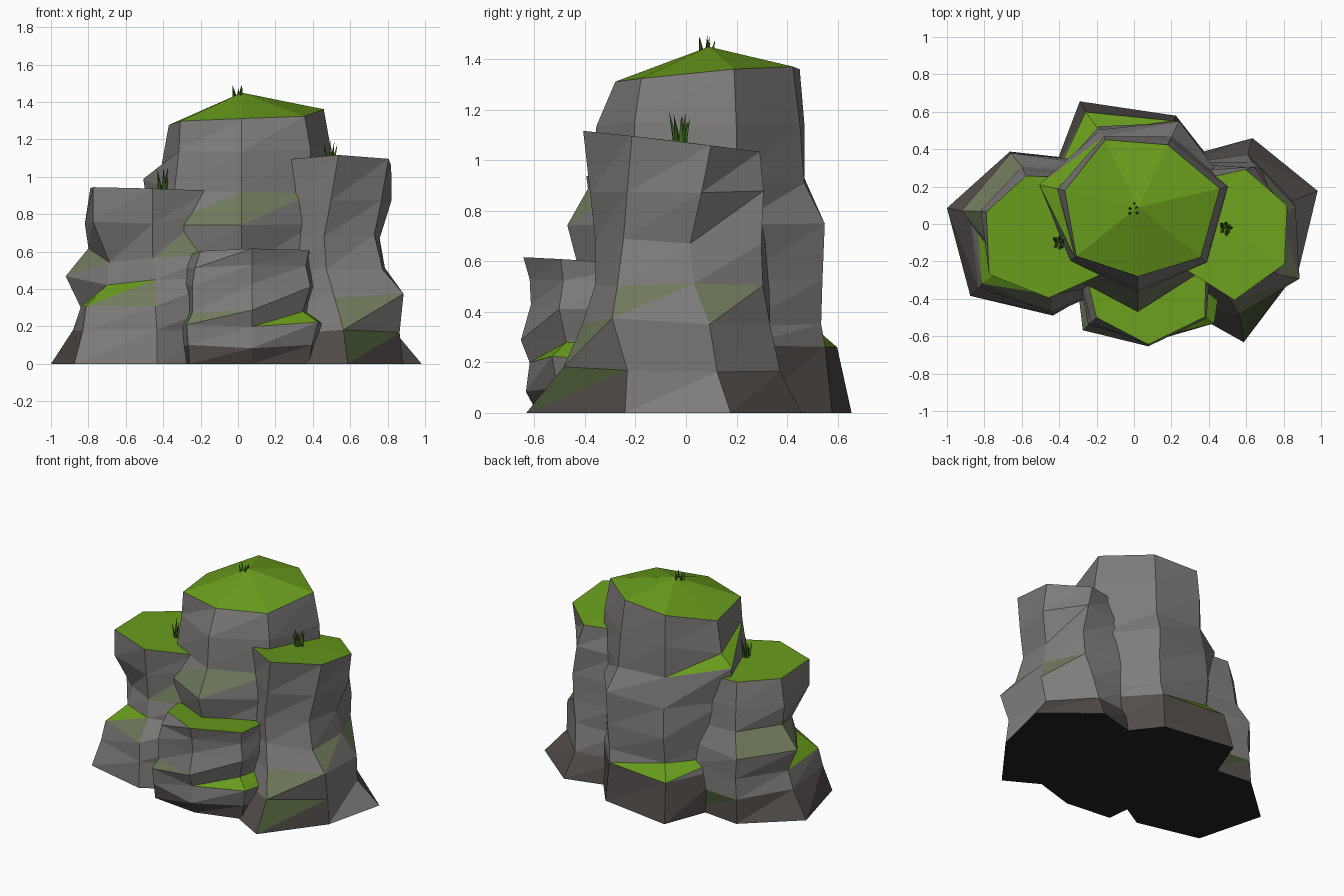
import bpy, bmesh, math, random
from mathutils import Vector, Matrix

if "Cube" in bpy.data.objects:
    bpy.data.objects.remove(bpy.data.objects["Cube"])

random.seed(4)

def material(name, rgb):
    m = bpy.data.materials.new(name)
    m.diffuse_color = (*rgb, 1)
    m.use_nodes = True
    m.node_tree.nodes["Principled BSDF"].inputs["Base Color"].default_value = m.diffuse_color
    return m

ROCK = material("grey rock", (0.212, 0.204, 0.197))
BASE = material("dark base rock", (0.085, 0.074, 0.069))
GRASS = material("grass green", (0.14, 0.335, 0.012))
MOSS = material("mossy rock", (0.165, 0.2, 0.11))
UNDER = material("black underside", (0.018, 0.017, 0.017))
DAMP = material("dark damp moss", (0.055, 0.085, 0.03))
BLADE = material("dark grass blade", (0.05, 0.15, 0.014))

def finish(name, bm, mats):
    me = bpy.data.meshes.new(name)
    bm.to_mesh(me)
    bm.free()
    for m in mats:
        me.materials.append(m)
    ob = bpy.data.objects.new(name, me)
    bpy.context.collection.objects.link(ob)
    return ob

def column(name, cx, cy, start, rings, apex, tilt=(0, 0), jitter=0.012,
           lift={}, paint={}, twist=(0,) * 8):
    """Seven-sided faceted rock column: rings of (height, radii), grassy cap on top.
    lift nudges single corners (ring, corner); paint recolours facets (ring, side, half);
    twist turns each ring by some degrees."""
    bm = bmesh.new()
    n = 7
    loops = []
    for k, (z, radii) in enumerate(rings):
        loop = []
        for i, r in enumerate(radii):
            a = math.radians(start + twist[k] + 360 * i / n)
            dx, dy = r * math.cos(a), r * math.sin(a)
            h = z + lift.get((k, i), 0)
            if k == len(rings) - 1:
                h += tilt[0] * dx + tilt[1] * dy
            elif k > 0:
                h += random.uniform(-jitter, jitter)
            loop.append(bm.verts.new((cx + dx, cy + dy, h)))
        loops.append(loop)
    # walls, coloured by how far each facet leans upward
    for k in range(len(loops) - 1):
        for i in range(n):
            j = (i + 1) % n
            a, b, c, d = loops[k][i], loops[k][j], loops[k + 1][j], loops[k + 1][i]
            for half, tri in enumerate(((a, b, c), (a, c, d))):
                f = bm.faces.new(tri)
                f.normal_update()
                slope = f.normal.z
                rule = 1 if k == 0 else 2 if slope > 0.6 else 3 if slope > 0.44 else 0
                f.material_index = paint.get((k, i, half), rule)
    # grassy cap and black underside
    top = bm.verts.new((cx, cy, apex))
    for i in range(n):
        bm.faces.new((loops[-1][i], loops[-1][(i + 1) % n], top)).material_index = 2
    bm.faces.new(loops[0][::-1]).material_index = 4
    return finish(name, bm, [ROCK, BASE, GRASS, MOSS, UNDER, DAMP])

column("main_rock", 0.02, 0.09, -90, [
    (0.00, [.50, .50, .50, .53, .645, .50, .50]),
    (0.27, [.50, .50, .50, .50, .58, .50, .50]),
    (0.35, [.50, .50, .48, .49, .46, .48, .50]),
    (0.52, [.50, .50, .47, .50, .48, .48, .50]),
    (0.74, [.56, .50, .50, .51, .46, .50, .54]),
    (0.92, [.46, .48, .50, .42, .42, .54, .46]),
    (1.14, [.445, .47, .49, .40, .42, .44, .43]),
    (1.335, [.37, .43, .45, .37, .40, .40, .42])],
    1.45, tilt=(0.04, 0.09), twist=(3, 3, 1, 0, 0, 0, 0, 0),
    lift={(5, 5): .06, (6, 5): -.08, (7, 5): -.05, (7, 0): .01},
    paint={(4, 6, 0): 3, (4, 0, 1): 3, (4, 0, 0): 0, (4, 2, 0): 0, (4, 2, 1): 0,
           (4, 3, 0): 0, (4, 3, 1): 0, (5, 4, 0): 2})

column("right_rock", 0.49, -0.02, -86, [
    (0.00, [.62, .45, .53, .50, .45, .40, .50]),
    (0.17, [.47, .43, .385, .41, .42, .38, .38]),
    (0.35, [.39, .48, .39, .38, .40, .36, .34]),
    (0.51, [.34, .38, .30, .37, .38, .34, .31]),
    (0.68, [.34, .33, .27, .37, .36, .32, .30]),
    (0.88, [.36, .35, .34, .36, .34, .30, .30]),
    (1.07, [.39, .37, .35, .33, .30, .30, .31])],
    1.075, tilt=(0.01, -0.12), twist=(5, 5, 0, -7, -9, -3, 3),
    lift={(2, 1): .03, (1, 0): .01},
    paint={(0, 1, 0): 0, (0, 1, 1): 0, (0, 0, 1): 5,
           (2, 1, 0): 0, (2, 1, 1): 3})

column("left_rock", -0.45, -0.02, -91, [
    (0.00, [.47, .45, .40, .40, .46, .56, .56]),
    (0.17, [.46, .45, .40, .40, .45, .44, .50]),
    (0.31, [.45, .48, .40, .40, .44, .40, .47]),
    (0.46, [.36, .48, .40, .38, .45, .48, .33]),
    (0.59, [.33, .46, .38, .34, .36, .36, .30]),
    (0.76, [.35, .38, .32, .32, .34, .38, .41]),
    (0.93, [.375, .38, .30, .30, .305, .35, .41])],
    0.93, tilt=(-0.03, -0.02), twist=(3, 3, 2, 3, 0, 0, 0),
    lift={(3, 5): .02, (4, 5): .03, (3, 6): -.03, (4, 6): -.04, (4, 0): -.03, (5, 1): .06},
    paint={(0, 6, 0): 0, (0, 6, 1): 0, (0, 0, 0): 0, (0, 0, 1): 0, (4, 0, 0): 3,
           (3, 0, 0): 0, (3, 0, 1): 0, (2, 0, 0): 0, (2, 0, 1): 0,
           (0, 3, 1): 5, (2, 6, 1): 2})

column("front_rock", 0.05, -0.27, -86, [
    (0.00, [.32, .40, .40, .30, .30, .35, .42]),
    (0.09, [.365, .42, .42, .30, .30, .37, .43]),
    (0.20, [.35, .46, .46, .30, .30, .37, .44]),
    (0.28, [.385, .36, .36, .30, .30, .33, .40]),
    (0.42, [.345, .41, .38, .30, .30, .36, .40]),
    (0.52, [.35, .38, .36, .30, .30, .36, .38]),
    (0.59, [.375, .40, .35, .30, .30, .32, .34])],
    0.585, tilt=(0.01, -0.07), lift={(2, 1): .03})

def tuft(name, x, y, z, height, spread, count, width):
    """Clump of leaning three-sided blades."""
    bm = bmesh.new()
    for i in range(count):
        a = 2.4 * i + 0.6
        d = spread * math.sqrt((i + 0.5) / count)
        h = height * random.uniform(0.55, 1.0)
        foot = Vector((x + d * math.cos(a), y + d * math.sin(a), z - 0.015))
        lean = Vector((math.cos(a) * 0.2, math.sin(a) * 0.2, 1)).to_track_quat('Z', 'Y')
        mat = (Matrix.Translation(foot) @ lean.to_matrix().to_4x4()
               @ Matrix.Translation((0, 0, h / 2)))
        bmesh.ops.create_cone(bm, cap_ends=True, segments=3, radius1=width, radius2=0,
                              depth=h, matrix=mat)
    finish(name, bm, [BLADE])

tuft("top_grass_tuft", 0.0, 0.08, 1.44, 0.075, 0.03, 5, 0.01)
tuft("right_grass_tuft", 0.49, -0.02, 1.075, 0.14, 0.022, 8, 0.014)
tuft("left_grass_tuft", -0.40, -0.10, 0.93, 0.14, 0.022, 8, 0.014)
